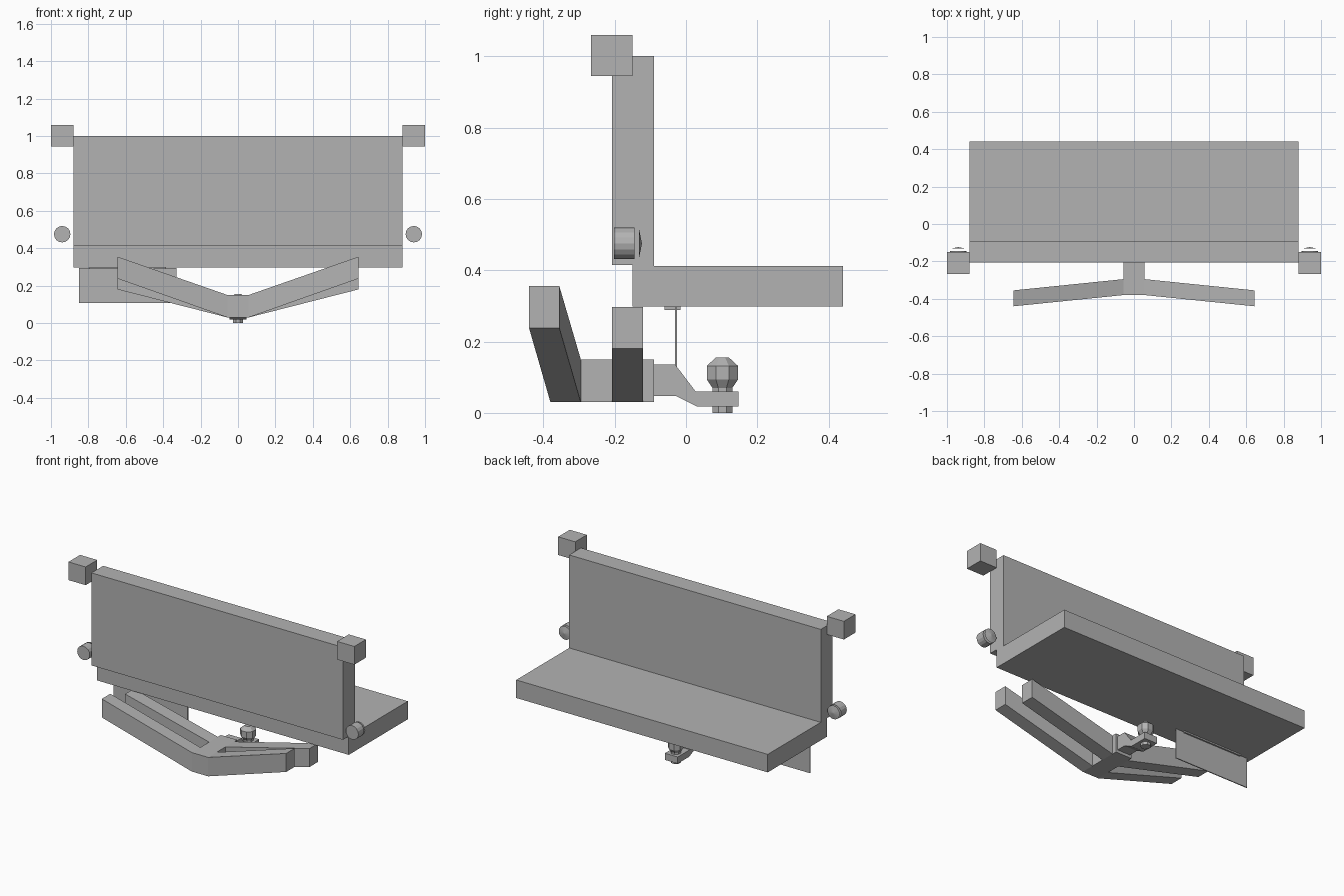
import bpy, bmesh, math
from mathutils import Matrix

if "Cube" in bpy.data.objects:
    bpy.data.objects.remove(bpy.data.objects["Cube"])

grey = bpy.data.materials.new("plain grey")
grey.diffuse_color = (0.45, 0.45, 0.45, 1)
grey.use_nodes = True
grey.node_tree.nodes["Principled BSDF"].inputs["Base Color"].default_value = grey.diffuse_color


def finish(name, bm):
    bmesh.ops.recalc_face_normals(bm, faces=bm.faces)
    me = bpy.data.meshes.new(name)
    bm.to_mesh(me)
    bm.free()
    me.materials.append(grey)
    ob = bpy.data.objects.new(name, me)
    bpy.context.collection.objects.link(ob)
    return ob


def loft(name, a, b):
    """Solid between two matching outlines."""
    bm = bmesh.new()
    va = [bm.verts.new(p) for p in a]
    vb = [bm.verts.new(p) for p in b]
    bm.faces.new(va)
    bm.faces.new(vb)
    n = len(a)
    for i in range(n):
        j = (i + 1) % n
        bm.faces.new((va[i], va[j], vb[j], vb[i]))
    return finish(name, bm)


def extrude_x(name, profile, x0, x1):
    return loft(name, [(x0, y, z) for y, z in profile],
                [(x1, y, z) for y, z in profile])


def rect(y0, y1, z0, z1):
    return [(y0, z0), (y1, z0), (y1, z1), (y0, z1)]


def round_y(name, x, z, y0, y1, r0, r1, sides=16):
    bm = bmesh.new()
    m = Matrix.Translation((x, (y0 + y1) / 2, z)) @ Matrix.Rotation(-math.pi / 2, 4, 'X')
    bmesh.ops.create_cone(bm, cap_ends=True, segments=sides, radius1=r0,
                          radius2=r1, depth=y1 - y0, matrix=m)
    return finish(name, bm)


# L-shaped body: upright panel and floor
extrude_x("body", [(-0.207, 0.415), (-0.15, 0.415), (-0.15, 0.298), (0.44, 0.298),
                   (0.44, 0.412), (-0.09, 0.412), (-0.09, 1.0), (-0.207, 1.0)],
          -0.88, 0.88)

# paired parts on both sides
for s, side in ((-1, "left"), (1, "right")):
    extrude_x(side + "_corner_block", rect(-0.266, -0.15, 0.945, 1.06), s * 0.88, s * 1.0)
    round_y(side + "_lamp", s * 0.94, 0.475, -0.202, -0.145, 0.044, 0.044)
    round_y(side + "_lamp_cap", s * 0.94, 0.475, -0.132, -0.124, 0.043, 0.003)
    # arms: inner end at the stem, outer end raised
    for label, inner, outer in (
            ("front_arm", rect(-0.38, -0.295, 0.03, 0.15), rect(-0.44, -0.355, 0.238, 0.355)),
            ("rear_arm", rect(-0.207, -0.12, 0.03, 0.15), rect(-0.207, -0.12, 0.18, 0.297))):
        loft(side + "_" + label, [(s * 0.057, y, z) for y, z in inner],
             [(s * 0.645, y, z) for y, z in outer])

# central stem and dropped tow bar
extrude_x("stem", rect(-0.38, -0.09, 0.03, 0.15), -0.057, 0.057)
extrude_x("tow_bar", [(-0.09, 0.048), (-0.03, 0.048), (0.03, 0.018), (0.147, 0.018),
                      (0.147, 0.06), (0.027, 0.06), (-0.03, 0.135), (-0.09, 0.135)],
          -0.045, 0.045)

# eight-sided tow ball with its bolt
bm = bmesh.new()
rings = []
for r, z in ((0.03, 0), (0.03, 0.07), (0.047, 0.093), (0.047, 0.132), (0.02, 0.155)):
    rings.append([bm.verts.new((r * math.cos(a), 0.102 + r * math.sin(a), z))
                  for a in ((i + 0.5) * math.pi / 4 for i in range(8))])
for a, b in zip(rings, rings[1:]):
    for i in range(8):
        j = (i + 1) % 8
        bm.faces.new((a[i], a[j], b[j], b[i]))
bm.faces.new(rings[0])
bm.faces.new(rings[-1])
finish("tow_ball", bm)

# hanging plate and its mount
extrude_x("rear_plate", rect(-0.031, -0.025, 0.107, 0.295), -0.85, -0.33)
extrude_x("plate_mount", rect(-0.06, -0.015, 0.289, 0.3), -0.795, -0.385)
